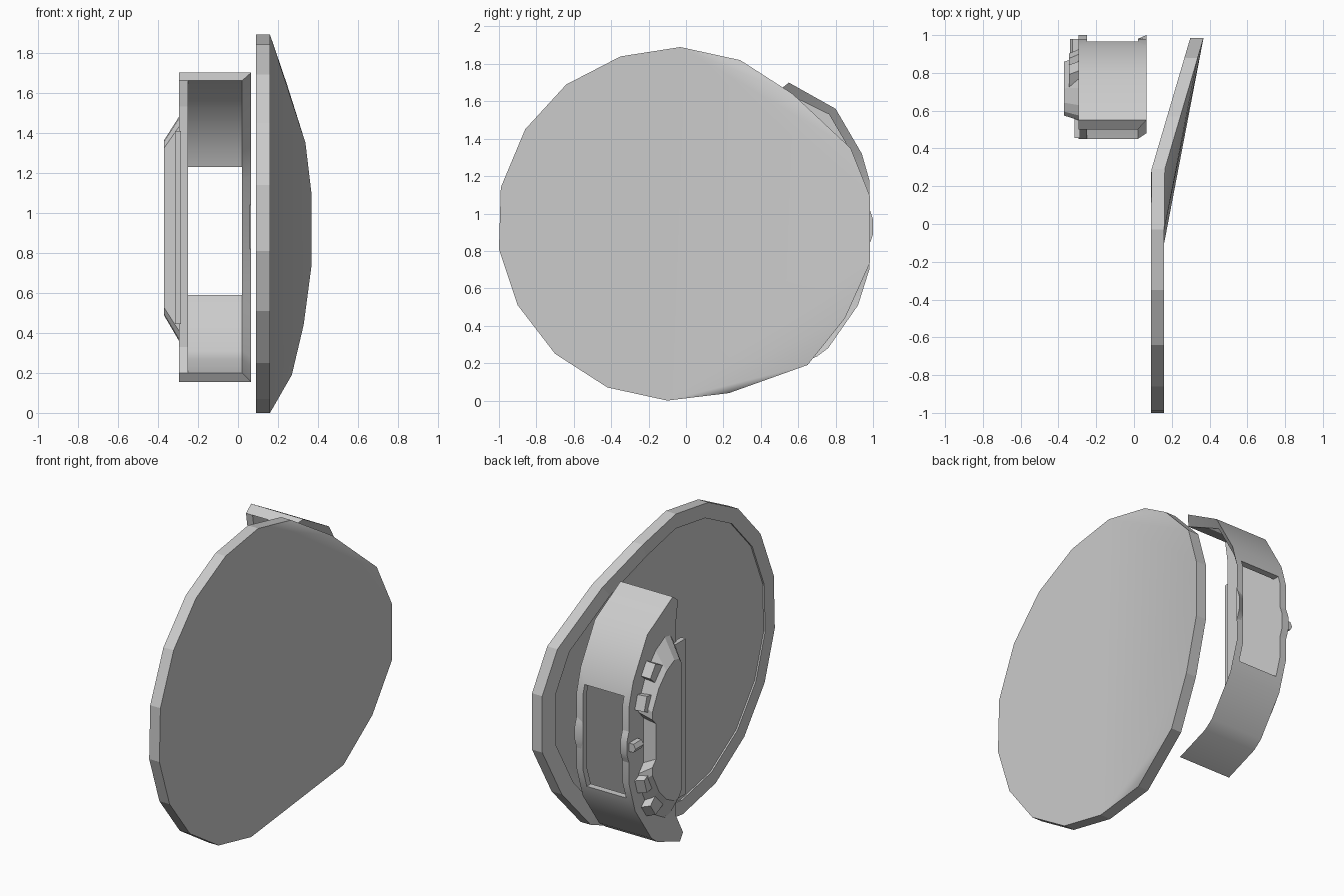
import bpy, bmesh, math

if "Cube" in bpy.data.objects:
    bpy.data.objects.remove(bpy.data.objects["Cube"])


def finish(name, bm, angle=None):
    bmesh.ops.remove_doubles(bm, verts=bm.verts, dist=1e-5)
    bmesh.ops.recalc_face_normals(bm, faces=bm.faces)
    me = bpy.data.meshes.new(name)
    bm.to_mesh(me)
    bm.free()
    ob = bpy.data.objects.new(name, me)
    bpy.context.collection.objects.link(ob)
    if angle:
        bpy.ops.object.select_all(action='DESELECT')
        ob.select_set(True)
        bpy.context.view_layer.objects.active = ob
        bpy.ops.object.shade_smooth_by_angle(angle=math.radians(angle))
    return ob


def bridge(bm, a, b):
    n = len(a)
    for i in range(n):
        j = (i + 1) % n
        bm.faces.new((a[i], a[j], b[j], b[i]))


def loft(name, lower, upper, x0, x1, angle=None):
    """Solid between two (y, z) outlines at x0 and x1."""
    bm = bmesh.new()
    a = [bm.verts.new((x0, y, z)) for y, z in lower]
    b = [bm.verts.new((x1, y, z)) for y, z in upper]
    bridge(bm, a, b)
    bm.faces.new(a)
    bm.faces.new(b)
    return finish(name, bm, angle)


def rect(y0, y1, z0, z1):
    return [(y0, z0), (y1, z0), (y1, z1), (y0, z1)]


# Round disc whose far side is bent outward
rim = [(-.03, 1.89), (.29, 1.82), (.57, 1.64), (.88, 1.35), (.985, 1.09),
       (.985, .74), (.85, .44), (.65, .19), (.23, .04), (-.10, 0),
       (-.42, .07), (-.70, .25), (-.90, .51), (-1, .81), (-.99, 1.14),
       (-.86, 1.45), (-.64, 1.69), (-.35, 1.84)]
bm = bmesh.new()


def ring(x, scale=1.0):
    pts = [(y * scale, .945 + (z - .945) * scale) for y, z in rim]
    return [bm.verts.new((x + max(0, y - .28) * .295, y, z)) for y, z in pts]


def cap(v):
    faces = [bm.faces.new((v[0], v[i], v[i + 1])) for i in (1, 2, 3)]
    faces += [bm.faces.new((v[9], v[i], v[i + 1])) for i in (5, 6, 7)]
    faces += [bm.faces.new((v[0], v[4], v[9])), bm.faces.new((v[4], v[5], v[9])),
              bm.faces.new([v[0]] + v[9:])]
    return faces


front, back = ring(.16), ring(.09)
inset, recess = ring(.09, .905), ring(.10, .905)
for a, b in ((front, back), (back, inset), (inset, recess)):
    bridge(bm, a, b)
for f in cap(front) + cap(recess):
    f.smooth = True
for loop in (front, back, inset, recess):
    for i in range(len(loop)):
        bm.edges.get((loop[i - 1], loop[i])).smooth = False
disc = finish("bent_disc", bm)
soft = disc.modifiers.new("even_shading", 'WEIGHTED_NORMAL')
soft.weight = 100
soft.keep_sharp = True

# Curved band with a chamfered edge towards the disc
outer = [(.55, 1.70), (.80, 1.56), (.94, 1.32), (.98, 1.18),
         (.98, .70), (.92, .51), (.76, .28), (.70, .235), (.48, .155)]
inner = [(.50, 1.66), (.765, 1.53), (.90, 1.30), (.945, 1.17),
         (.945, .71), (.885, .53), (.735, .31), (.68, .27), (.45, .20)]
bm = bmesh.new()
sections = []
for (oy, oz), (iy, iz) in zip(outer, inner):
    sections.append([bm.verts.new(p) for p in (
        (-.295, oy, oz), (.065, oy, oz), (.02, iy, iz), (-.295, iy, iz))])
for a, b in zip(sections, sections[1:]):
    bridge(bm, a, b)
bm.faces.new(sections[0])
bm.faces.new(sections[-1])
band = finish("curved_band", bm, 40)

# Rectangular window through the band
window = rect(.80, 1.1, .59, 1.23)
cutter = loft("window_cutter", window, window, -.25, .02)
cutter.hide_render = True
cutter.hide_set(True)
cutter.display_type = 'WIRE'
cut = band.modifiers.new("window", 'BOOLEAN')
cut.object = cutter
cut.solver = 'EXACT'

# Side plate closing one side of the band
plate = inner + [(.52, .33), (.52, 1.53)]
loft("side_plate", plate, plate, -.295, -.25)

# Slight bulge in the middle of both band edges
bulge = [(.975, .82), (.99, .86), (1.0, .89), (1.0, .97), (.99, 1.0), (.975, 1.04)]
loft("plate_bulge", bulge, bulge, -.295, -.25, 40)
flat = [(.975 + (y - .975) * .2, z) for y, z in bulge]
loft("edge_bulge", flat, bulge, .02, .065, 40)

# Raised crescent panel on the side plate, notched on its outer edge
half = [(.55, 1.43), (.575, 1.47), (.63, 1.48), (.72, 1.43), (.81, 1.33),
        (.885, 1.17), (.885, 1.11), (.84, 1.06)]
base = half + [(y, 1.84 - z) for y, z in reversed(half)]
top = [(.71 + (y - .71) * .85, .925 + (z - .92) * .78) for y, z in base]
loft("raised_panel", base, top, -.295, -.37)

# Straight rail along the inner edge of the plate
rail = rect(.455, .57, .445, 1.41)
loft("plate_rail", rail, rail, -.315, -.285)

# Teeth growing out of the panel's outer edge, mirrored about the middle
for k, (y, z, tilt) in enumerate(((.80, 1.34, .6), (.87, 1.17, .3))):
    for s in (1, -1):
        c, n = math.cos(tilt), math.sin(tilt)

        def tooth(length):
            return [(y + u * c - v * n, .92 + s * (z - .92 + u * n + v * c))
                    for u, v in ((-.12, -.065), (length, -.045),
                                 (length, .045), (-.12, .065))]

        loft(f"tooth_{k}_{'upper' if s > 0 else 'lower'}",
             tooth(.045), tooth(.02), -.29, -.345)

# Six-sided knob in the middle of the outer edge
bm = bmesh.new()
ends = [[bm.verts.new((-.31 + .03 * math.cos(a * math.pi / 3), y,
                       .93 + .03 * math.sin(a * math.pi / 3))) for a in range(6)]
        for y in (.90, .98)]
bridge(bm, *ends)
for e in ends:
    bm.faces.new(e)
finish("edge_knob", bm)
